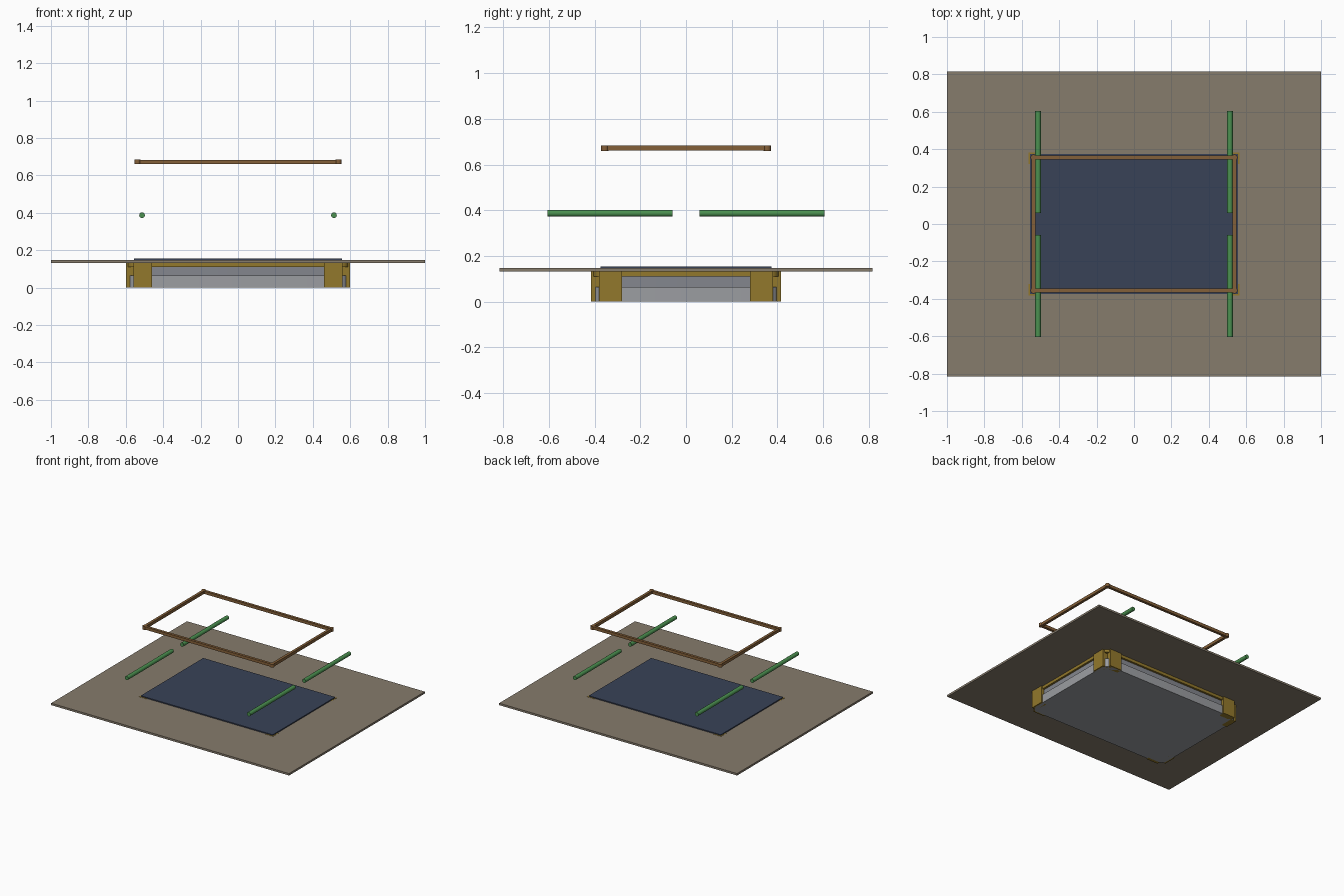
import bpy, bmesh, math

if "Cube" in bpy.data.objects:
    bpy.data.objects.remove(bpy.data.objects["Cube"])

def material(name, rgb):
    m = bpy.data.materials.new(name)
    m.diffuse_color = (*rgb, 1)
    m.use_nodes = True
    m.node_tree.nodes["Principled BSDF"].inputs["Base Color"].default_value = m.diffuse_color
    return m

BROWN = material("stone_brown", (0.24, 0.20, 0.15))
BLUE = material("dark_blue", (0.040, 0.055, 0.095))
GOLD = material("gold", (0.29, 0.19, 0.025))
GREEN = material("green", (0.07, 0.28, 0.08))
WOOD = material("wood_brown", (0.23, 0.115, 0.04))
GREY = material("casing_grey", (0.33, 0.34, 0.36))
SLATE = material("slate_grey", (0.23, 0.24, 0.27))

def finish(name, bm, mat):
    bmesh.ops.recalc_face_normals(bm, faces=bm.faces)
    me = bpy.data.meshes.new(name)
    bm.to_mesh(me)
    bm.free()
    ob = bpy.data.objects.new(name, me)
    bpy.context.collection.objects.link(ob)
    me.materials.append(mat)
    return ob

def smooth(ob):
    bpy.ops.object.select_all(action='DESELECT')
    ob.select_set(True)
    bpy.context.view_layer.objects.active = ob
    bpy.ops.object.shade_smooth_by_angle(angle=math.radians(35))

def box(name, x, y, z, mat):
    bm = bmesh.new()
    bmesh.ops.create_cube(bm, size=1)
    for v in bm.verts:
        for i, (a, b) in enumerate((x, y, z)):
            v.co[i] = a + (v.co[i] + 0.5) * (b - a)
    return finish(name, bm, mat)

def rounded_slab(name, hx, hy, z0, z1, r, mat, seg=8):
    bm = bmesh.new()
    ring = []
    for k, (sx, sy) in enumerate(((1, 1), (-1, 1), (-1, -1), (1, -1))):
        for i in range(seg + 1):
            a = (k + i / seg) * math.pi / 2
            ring.append(bm.verts.new((sx * (hx - r) + r * math.cos(a),
                                      sy * (hy - r) + r * math.sin(a), z0)))
    f = bm.faces.new(ring)
    top = bmesh.ops.extrude_face_region(bm, geom=[f])["geom"]
    for v in top:
        if isinstance(v, bmesh.types.BMVert):
            v.co.z = z1
    ob = finish(name, bm, mat)
    smooth(ob)
    return ob

def cylinder(name, loc, r, depth, mat, along_y=False, sides=24):
    bm = bmesh.new()
    bmesh.ops.create_cone(bm, cap_ends=True, segments=sides, radius1=r, radius2=r, depth=depth)
    ob = finish(name, bm, mat)
    ob.location = loc
    if along_y:
        ob.rotation_euler.x = math.pi / 2
    smooth(ob)

def span(s, a, b):
    return tuple(sorted((s * a, s * b)))

# Wide surround plate and the dark cover panel
box("surround_plate", (-1, 1), (-0.815, 0.815), (0.132, 0.147), BROWN)
box("cover_panel", (-0.555, 0.555), (-0.375, 0.375), (0.147, 0.155), BLUE)

# Stepped casing under the plate, with a gold flange on top
rounded_slab("casing_lower", 0.59, 0.405, 0.0, 0.065, 0.06, GREY)
rounded_slab("casing_upper", 0.575, 0.39, 0.065, 0.11, 0.05, SLATE)
rounded_slab("casing_flange", 0.59, 0.405, 0.11, 0.132, 0.04, GOLD)

for sx in (-1, 1):
    for sy in (-1, 1):
        # Gold corner pads on both sides of each corner
        box("corner_pad_long_side", span(sx, 0.46, 0.56), span(sy, 0.37, 0.415), (0, 0.132), GOLD)
        box("corner_pad_short_side", span(sx, 0.555, 0.6), span(sy, 0.28, 0.38), (0, 0.132), GOLD)
        # Small gold lips showing round the panel corners
        box("corner_lip_long", span(sx, 0.50, 0.563), span(sy, 0.36, 0.383), (0.14, 0.1485), GOLD)
        box("corner_lip_short", span(sx, 0.54, 0.563), span(sy, 0.32, 0.383), (0.14, 0.1483), GOLD)
        # Floating green rods
        cylinder("green_rod", (sx * 0.513, sy * 0.3325, 0.387), 0.015, 0.545, GREEN, True)
        # Upright corner posts of the raised frame
        cylinder("frame_corner", (sx * 0.537, sy * 0.355, 0.672), 0.016, 0.024, WOOD)

# Raised frame bars
for s in (-1, 1):
    box("frame_long_bar", (-0.537, 0.537), span(s, 0.345, 0.365), (0.661, 0.683), WOOD)
    box("frame_short_bar", span(s, 0.527, 0.547), (-0.355, 0.355), (0.661, 0.683), WOOD)
